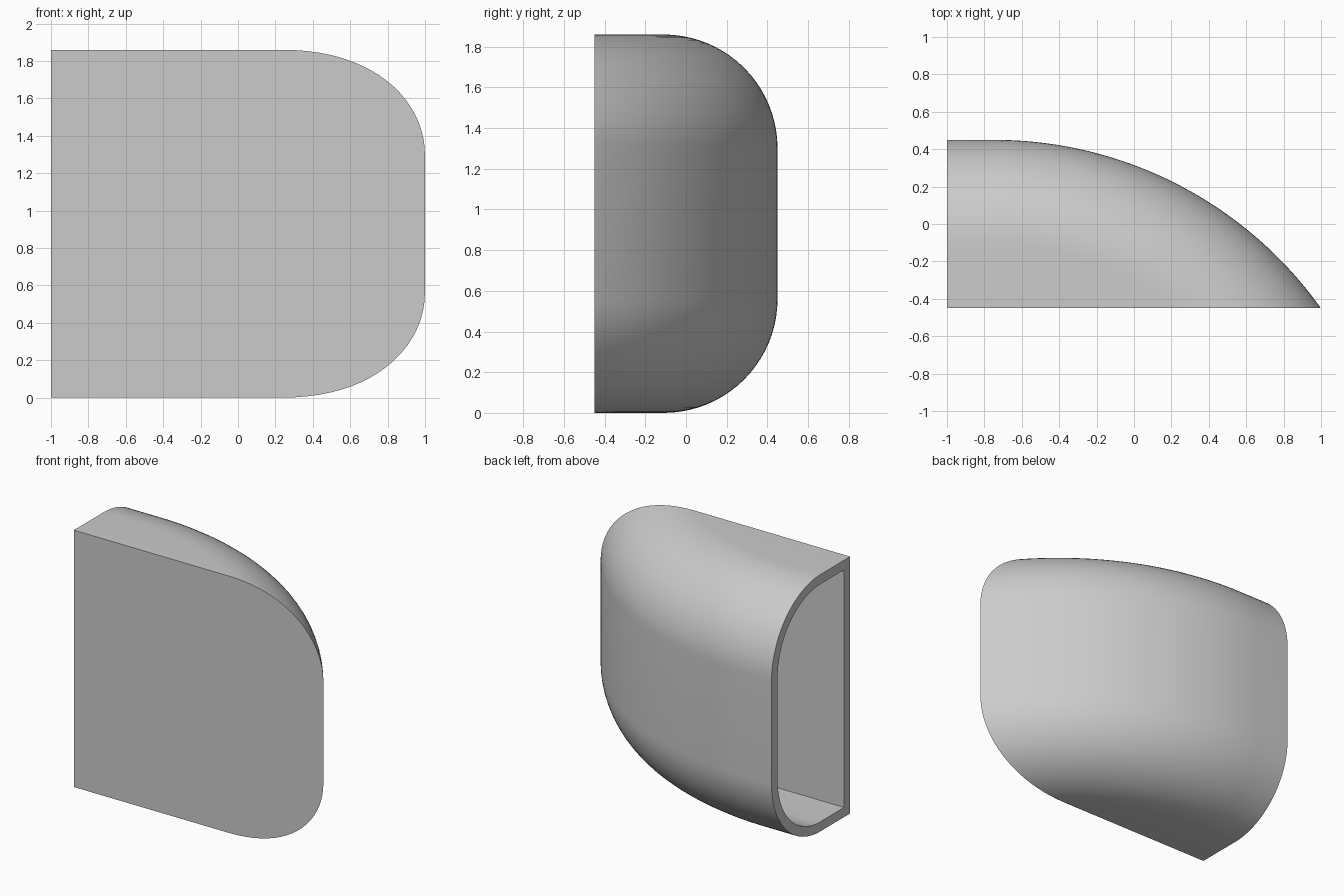
import bpy, bmesh, math

if "Cube" in bpy.data.objects:
    bpy.data.objects.remove(bpy.data.objects["Cube"])

HEIGHT, HALF_DEPTH, WALL = 1.86, 0.45, 0.07
OPEN_X, BEND_X = -1.0, -0.75           # open end, start of the curved sweep
RADIUS, FILLET = 2.15, 0.56            # sweep radius of the back, edge rounding
CENTER_Y = HALF_DEPTH - RADIUS
SWEEP_STEPS, FILLET_STEPS = 64, 20


def profile(inset):
    """Rounded section as (distance from sweep axis, height)."""
    f, outer = FILLET - inset, RADIUS - inset
    low, high = inset, HEIGHT - inset
    arc = [(outer - f + f * math.sin(a), f * (1 - math.cos(a)))
           for a in (math.pi / 2 * i / FILLET_STEPS for i in range(FILLET_STEPS + 1))]
    bottom = [(0.5, low)] + [(r, low + h) for r, h in arc]
    top = [(r, high - h) for r, h in reversed(arc)] + [(0.5, high)]
    return bottom + top


def add_skin(bm, inset):
    """Sweep the section, trim it at the flat front and close that front.
    Returns the outline of the open end, from the bottom front corner up."""
    section = profile(inset)
    rows = [[bm.verts.new((OPEN_X, CENTER_Y + r, z)) for r, z in section]]
    for i in range(SWEEP_STEPS + 1):
        a = math.radians(65) * i / SWEEP_STEPS
        rows.append([bm.verts.new((BEND_X + r * math.sin(a), CENTER_Y + r * math.cos(a), z))
                     for r, z in section])
    faces = []
    for a, b in zip(rows, rows[1:]):
        for j in range(len(section) - 1):
            faces.append(bm.faces.new((a[j], a[j + 1], b[j + 1], b[j])))
    verts = [v for row in rows for v in row]
    edges = list({e for f in faces for e in f.edges})
    cut = bmesh.ops.bisect_plane(bm, geom=verts + edges + faces, dist=1e-6,
                                 plane_co=(0, inset - HALF_DEPTH, 0), plane_no=(0, 1, 0),
                                 clear_inner=True)
    # Flat front plate, from the convex trimmed outline
    rim = [g for g in cut["geom_cut"] if isinstance(g, bmesh.types.BMVert)]
    rim.sort(key=lambda v: math.atan2(v.co.z - HEIGHT / 2, v.co.x))
    bm.faces.new(rim)
    return [rim[0]] + rows[0][1:-1] + [rim[-1]]


bm = bmesh.new()
outer_end = add_skin(bm, 0.0)
inner_end = add_skin(bm, WALL)
# Rim of the open end, joining outer and inner skins
for i in range(len(outer_end)):
    bm.faces.new((outer_end[i - 1], outer_end[i], inner_end[i], inner_end[i - 1]))
bmesh.ops.recalc_face_normals(bm, faces=bm.faces[:])

mesh = bpy.data.meshes.new("rounded_shell")
bm.to_mesh(mesh)
bm.free()
shell = bpy.data.objects.new("rounded_shell", mesh)
bpy.context.collection.objects.link(shell)

# Plain grey finish
grey = bpy.data.materials.new("light_grey")
grey.use_nodes = True
colour = (0.6, 0.6, 0.6, 1.0)
grey.diffuse_color = colour
grey.node_tree.nodes["Principled BSDF"].inputs["Base Color"].default_value = colour
mesh.materials.append(grey)

bpy.ops.object.select_all(action="DESELECT")
shell.select_set(True)
bpy.context.view_layer.objects.active = shell
bpy.ops.object.shade_smooth_by_angle(angle=math.radians(30))
